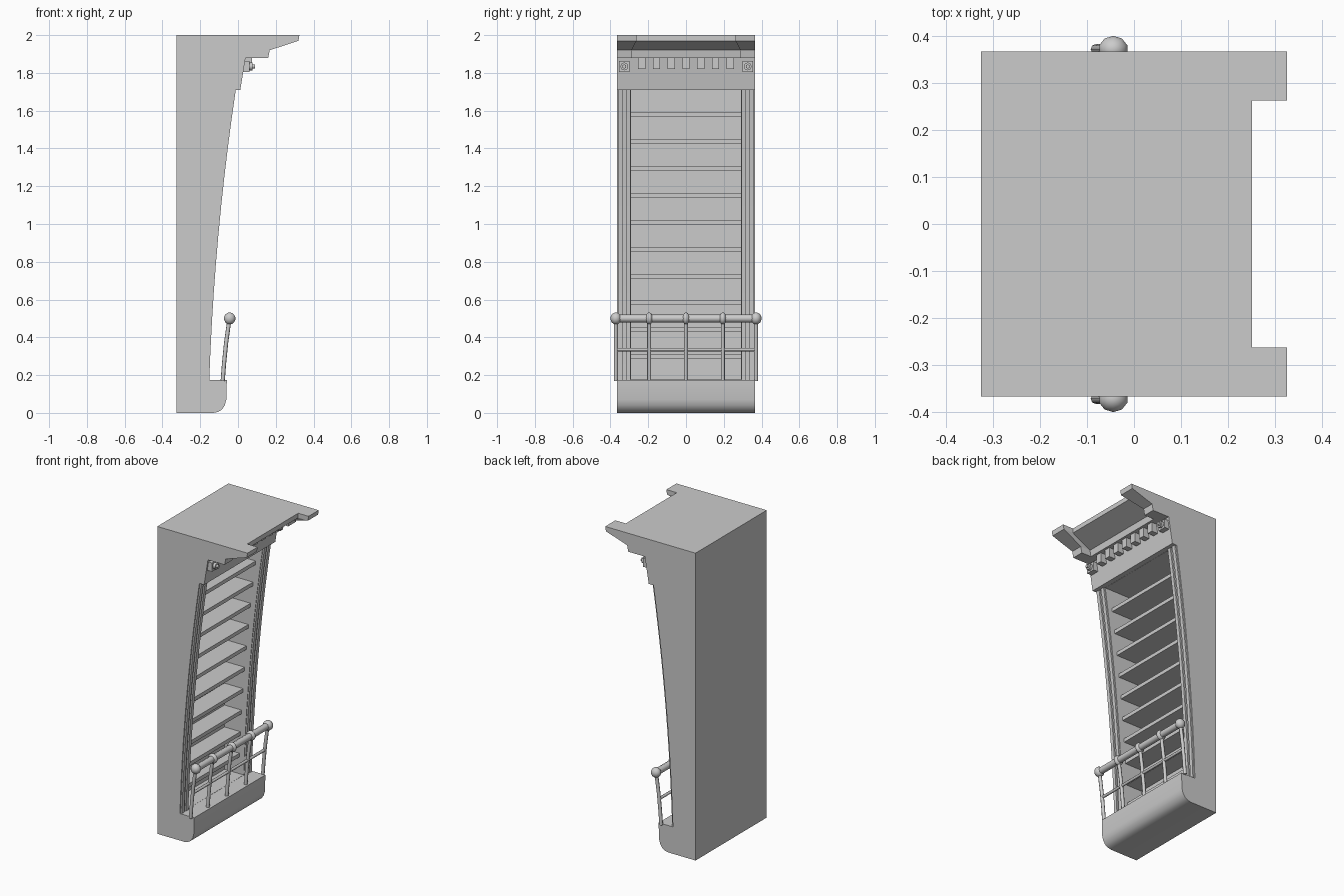
import bpy, bmesh, math
from mathutils import Vector

if "Cube" in bpy.data.objects:
    bpy.data.objects.remove(bpy.data.objects["Cube"])

W = 0.366      # half width of the case
IN = 0.29      # half width of the opening
BACK = -0.325


def make(name, bm, smooth=False):
    bmesh.ops.recalc_face_normals(bm, faces=bm.faces)
    me = bpy.data.meshes.new(name)
    bm.to_mesh(me)
    bm.free()
    ob = bpy.data.objects.new(name, me)
    bpy.context.collection.objects.link(ob)
    if smooth:
        bpy.ops.object.select_all(action='DESELECT')
        ob.select_set(True)
        bpy.context.view_layer.objects.active = ob
        bpy.ops.object.shade_smooth_by_angle(angle=math.radians(50))
    return ob


def extrude_y(name, profile, y0, y1, smooth=False):
    """Closed x-z profile extruded between y0 and y1."""
    bm = bmesh.new()
    face = bm.faces.new([bm.verts.new((x, y0, z)) for x, z in profile])
    ext = bmesh.ops.extrude_face_region(bm, geom=[face])['geom']
    bmesh.ops.translate(bm, vec=(0, y1 - y0, 0),
                        verts=[v for v in ext if isinstance(v, bmesh.types.BMVert)])
    return make(name, bm, smooth)


def box(name, x0, x1, y0, y1, z0, z1):
    return extrude_y(name, [(x0, z0), (x1, z0), (x1, z1), (x0, z1)], y0, y1)


def tube(name, points, radius, sides=8):
    """Round bar swept along points lying in one plane."""
    bm = bmesh.new()
    rings = []
    pts = [Vector(p) for p in points]
    for i, p in enumerate(pts):
        d = (pts[min(i + 1, len(pts) - 1)] - pts[max(i - 1, 0)]).normalized()
        q = d.to_track_quat('Z', 'Y')
        rings.append([bm.verts.new(p + q @ Vector((radius * math.cos(a), radius * math.sin(a), 0)))
                      for a in (2 * math.pi * k / sides for k in range(sides))])
    for a, b in zip(rings, rings[1:]):
        for k in range(sides):
            bm.faces.new((a[k], a[(k + 1) % sides], b[(k + 1) % sides], b[k]))
    bm.faces.new(rings[0])
    bm.faces.new(rings[-1])
    return make(name, bm, True)


def ball(name, center, rx, ry):
    bm = bmesh.new()
    bmesh.ops.create_uvsphere(bm, u_segments=10, v_segments=7, radius=1)
    bmesh.ops.scale(bm, vec=(rx, ry, rx), verts=bm.verts)
    bmesh.ops.translate(bm, vec=center, verts=bm.verts)
    return make(name, bm, True)


def front(z):
    """Forward-leaning curve of the case front."""
    t = z - 0.175
    return -0.152 + 0.034 * t + 0.0373 * t * t


zs = [0.175 + 1.535 * i / 10 for i in range(11)]

# Case: one side silhouette with the shelf opening cut out
profile = [(BACK, 0), (-0.13, 0), (-0.105, 0.005), (-0.085, 0.018), (-0.07, 0.04),
           (-0.062, 0.07), (-0.059, 0.175)]
profile += [(front(z) - 0.01, z) for z in zs]
profile += [(0.012, 1.71), (0.04, 1.88), (0.09, 1.88), (0.097, 1.92), (0.25, 1.97),
            (0.25, 2.0), (BACK, 2.0)]
case = extrude_y("case", profile, -W, W, True)
cutter = box("opening_cutter", -0.3, 0.005, -IN, IN, 0.176, 1.709)
cutter.hide_render = True
mod = case.modifiers.new("opening", 'BOOLEAN')
mod.operation = 'DIFFERENCE'
mod.solver = 'EXACT'
mod.object = cutter
bpy.context.view_layer.objects.active = case
bpy.ops.object.modifier_apply(modifier=mod.name)
bpy.data.objects.remove(cutter)

# Shelves
for i in range(10):
    z = 0.297 + 0.1425 * i
    box("shelf", -0.305, front(z) - 0.045, -IN - 0.003, IN + 0.003, z - 0.012, z + 0.012)

for s in (-1, 1):
    # Raised strips following the front curve of each upright
    strip = [(front(z), z) for z in zs] + [(front(z) - 0.03, z) for z in reversed(zs)]
    for c, h in ((0.347, 0.012), (0.306, 0.012)):
        extrude_y("upright_strip", strip, s * c - h, s * c + h)

    # Cornice end block stepping forward, narrowing downwards
    bm = bmesh.new()
    rows = []
    for z, x, y in ((1.88, 0.16, 0.288), (1.92, 0.168, 0.288), (1.97, 0.32, 0.262), (2.0, 0.325, 0.262)):
        rows.append([bm.verts.new(p) for p in
                     ((0.03, s * y, z), (x, s * y, z), (x, s * W, z), (0.03, s * W, z))])
    for a, b in zip(rows, rows[1:]):
        for k in range(4):
            bm.faces.new((a[k], a[(k + 1) % 4], b[(k + 1) % 4], b[k]))
    bm.faces.new(rows[0])
    bm.faces.new(rows[-1])
    make("cornice_end", bm)

    # Square rosette block with a round boss
    y = s * 0.327
    box("rosette_block", 0.0, 0.062, y - 0.029, y + 0.029, 1.805, 1.862)
    tube("rosette_boss", [(0.05, y, 1.834), (0.078, y, 1.834)], 0.021)
    tube("rosette_centre", [(0.07, y, 1.834), (0.09, y, 1.834)], 0.011)

# Dentils
for i in range(-3, 4):
    y = i * 0.078
    box("dentil", 0.0, 0.075, y - 0.019, y + 0.019, 1.82, 1.885)

# Railing: curved posts, balls and two rails
for y in (-0.371, -0.195, 0, 0.195, 0.371):
    tube("rail_post", [(-0.081, y, 0.17), (-0.074, y, 0.26), (-0.063, y, 0.37), (-0.045, y, 0.5)], 0.011)
    end = abs(y) > 0.3
    ball("rail_ball", (-0.044, y, 0.5), 0.032, 0.029 if end else 0.02)
tube("top_rail", [(-0.044, -0.371, 0.5), (-0.044, 0.371, 0.5)], 0.021)
tube("lower_rail", [(-0.067, -0.371, 0.335), (-0.067, 0.371, 0.335)], 0.009)
